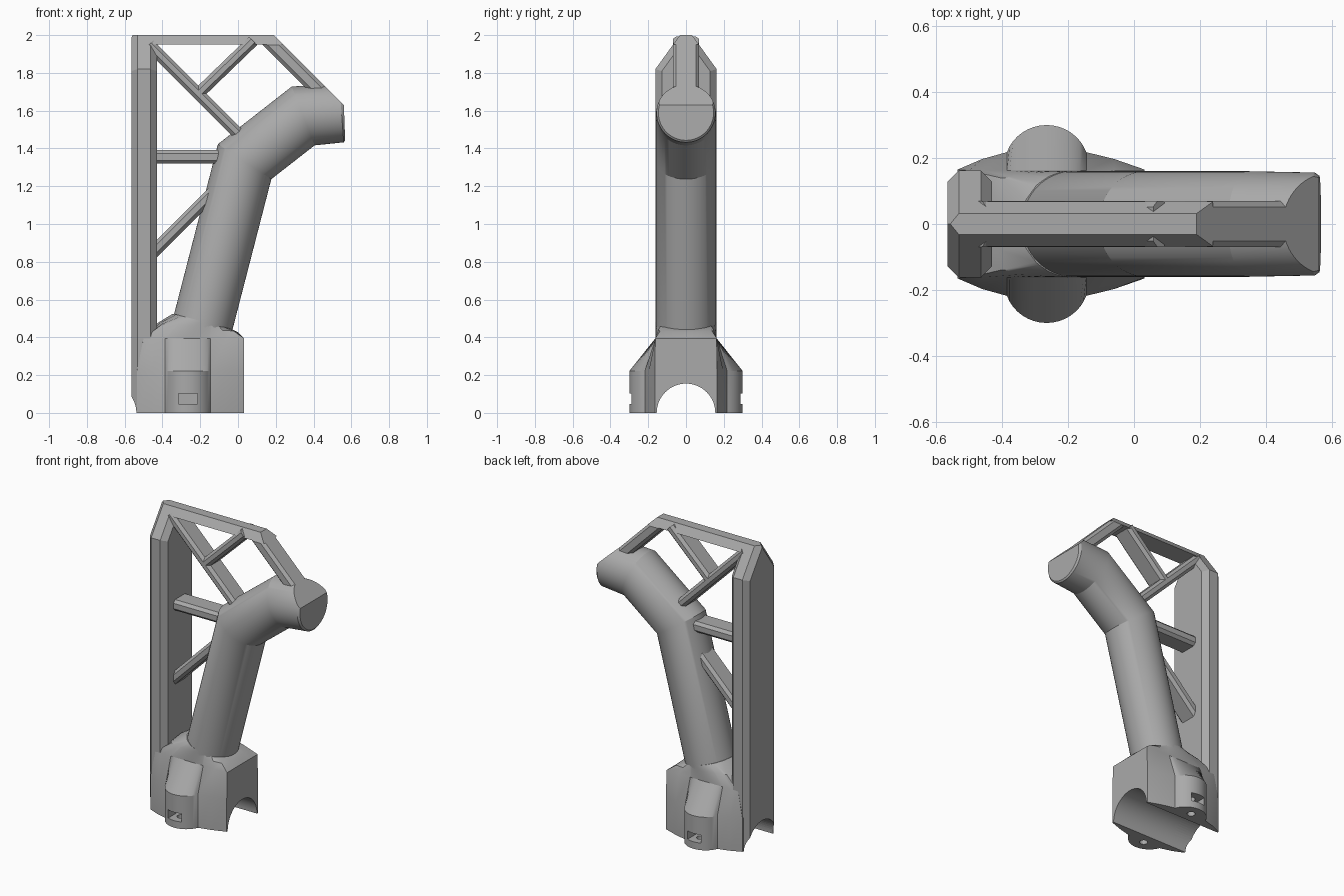
import bpy, bmesh, math
from mathutils import Vector as V

if "Cube" in bpy.data.objects:
    bpy.data.objects.remove(bpy.data.objects["Cube"])

grey = bpy.data.materials.new("plain grey")
grey.use_nodes = True
COL = (0.4, 0.4, 0.4, 1)
grey.diffuse_color = COL
grey.node_tree.nodes["Principled BSDF"].inputs["Base Color"].default_value = COL


def finish(bm, name, smooth=None):
    bmesh.ops.recalc_face_normals(bm, faces=bm.faces)
    mesh = bpy.data.meshes.new(name)
    bm.to_mesh(mesh)
    bm.free()
    ob = bpy.data.objects.new(name, mesh)
    bpy.context.collection.objects.link(ob)
    mesh.materials.append(grey)
    if smooth:
        shade(ob, smooth)
    return ob


def select(ob):
    bpy.ops.object.select_all(action='DESELECT')
    ob.select_set(True)
    bpy.context.view_layer.objects.active = ob


def shade(ob, angle):
    select(ob)
    bpy.ops.object.shade_smooth_by_angle(angle=math.radians(angle))


def loft(rings):
    """Skin equal-length rings of points and cap both ends."""
    bm = bmesh.new()
    vs = [[bm.verts.new(p) for p in r] for r in rings]
    n = len(vs[0])
    for a, b in zip(vs, vs[1:]):
        for i in range(n):
            j = (i + 1) % n
            bm.faces.new((a[i], a[j], b[j], b[i]))
    bm.faces.new(vs[0])
    bm.faces.new(vs[-1])
    return bm


def slice_off(bm, point, normal):
    """Remove everything on the normal side of a plane and close the cut."""
    geom = bm.verts[:] + bm.edges[:] + bm.faces[:]
    cut = bmesh.ops.bisect_plane(bm, geom=geom, dist=1e-5, plane_co=point,
                                 plane_no=normal, clear_outer=True)
    edges = [e for e in cut["geom_cut"] if isinstance(e, bmesh.types.BMEdge)]
    if edges:
        bmesh.ops.holes_fill(bm, edges=edges, sides=0)


def octagon(u, v, c):
    return [(u, v - c), (u - c, v), (c - u, v), (-u, v - c),
            (-u, c - v), (c - u, -v), (u - c, -v), (u, c - v)]


def beam(p, q, thick, half_y, c):
    """Chamfered bar between two (x, z) points."""
    p, q = V((p[0], 0, p[1])), V((q[0], 0, q[1]))
    d = (q - p).normalized()
    n = V((-d.z, 0, d.x))
    sec = octagon(thick / 2, half_y, c)
    return loft([[e + n * u + V((0, v, 0)) for u, v in sec] for e in (p, q)])


def roof(bm, edge_x=None, side=-1):
    """Pitched sides at the top; with edge_x, bevel the pitched edge too."""
    for s in (-1, 1):
        n = V((0, s * 0.81, 0.585))
        if edge_x is not None:
            n += V((side, 0, 0))
        slice_off(bm, (edge_x or 0, s * 0.032, 2), n)


def carve(ob, cutter):
    m = ob.modifiers.new("cut", 'BOOLEAN')
    m.operation, m.solver, m.object = 'DIFFERENCE', 'EXACT', cutter
    select(ob)
    bpy.ops.object.modifier_apply(modifier=m.name)


DIAG = ((0.19, 0, 2), (1, 0, 1))

# Upright spine plate with pitched top
x0, x1 = -0.565, -0.43
sec = octagon((x1 - x0) / 2, 0.162, 0.034)
bm = loft([[((x0 + x1) / 2 + u, v, z) for u, v in sec] for z in (0, 2)])
roof(bm)
roof(bm, -0.531, -1)
roof(bm, -0.464, 1)
slice_off(bm, (x0, 0, 0.08), (-1, 0, -0.19))
spine = finish(bm, "spine")

# Top rail and its sloping continuation
bm = beam((-0.555, 1.975), (0.3, 1.975), 0.05, 0.07, 0.001)
roof(bm)
roof(bm, -0.531, -1)
slice_off(bm, *DIAG)
finish(bm, "top_rail")

t = 0.078
off = t / 2 * math.sqrt(0.5)
bm = beam((0.1 - off, 2.09 - off), (0.5 - off, 1.69 - off), t, 0.07, 0.018)
slice_off(bm, (0, 0, 2), (0, 0, 1))
roof(bm)
finish(bm, "sloping_rail")

# Bracing struts
struts = {
    "long_strut": ((-0.47, 1.95), (0.06, 1.42), 0.062),
    "short_strut": ((-0.21, 1.69), (0.08, 1.97), 0.062),
    "level_strut": ((-0.45, 1.355), (-0.05, 1.355), 0.072),
    "low_strut": ((-0.46, 0.84), (-0.10, 1.20), 0.066),
}
for name, (p, q, thick) in struts.items():
    finish(beam(p, q, thick, 0.07, 0.018), name)

# Bent round arm
path = [(-0.21, 0.38), (0.035, 1.33), (0.345, 1.572), (0.548, 1.588), (0.562, 1.589)]
radii = [0.16, 0.16, 0.16, 0.156, 0.146]
pts = [V((x, 0, z)) for x, z in path]
rings = []
for i, (p, r) in enumerate(zip(pts, radii)):
    a = (p - pts[i - 1]).normalized() if i else (pts[1] - p).normalized()
    b = (pts[i + 1] - p).normalized() if i < len(pts) - 1 else V((1, 0, 0))
    d = (a + b).normalized()
    n = V((-d.z, 0, d.x)) / d.dot(a)
    rings.append([p + n * r * math.cos(w) + V((0, r * math.sin(w), 0))
                  for w in [k * math.tau / 64 for k in range(64)]])
bm = loft(rings)
slice_off(bm, *DIAG)
finish(bm, "arm", 25)

# Clamp base outline: straight flanks with a round boss on each side
half = [(0.032, 0.0), (0.032, 0.08), (0.032, 0.165), (-0.06, 0.197)]
for k in range(17):
    w = math.radians(20 + 140 * k / 16)
    half.append((-0.265 + 0.128 * math.cos(w), 0.175 + 0.125 * math.sin(w)))
half += [(-0.46, 0.197), (-0.535, 0.165), (-0.54, 0.08), (-0.54, 0.0)]
outline = half + [(x, -y) for x, y in half[-2:0:-1]]


def squeeze(y, lim):
    return max(-lim, min(lim, y))


lower = [[(x, y, z) for x, y in outline] for z in (0, 0.222)]
shoulder = [(max(x, -0.5), squeeze(y, 0.162), 0.395) for x, y in outline]
axis = V((0.25, 0, 0.968))
across = V((0.968, 0, -0.25))
collar, swell = [], []
for x, y, z in shoulder:
    w = math.atan2(y / 0.162, (x + 0.24) / 0.27)
    p = V((-0.19, 0, 0.485)) + across * 0.16 * math.cos(w) + V((0, 0.16 * math.sin(w), 0))
    collar.append(p)
    s = p.lerp(V((x, y, z)), 0.5)
    swell.append(s + V((0, 0, 0.018 if x < -0.24 else 0.008)))
base = finish(loft(lower + [shoulder, swell, collar]), "clamp_base")


# Cutters: round channel, nut pockets and screw holes
def cylinder(r, depth, axis_x, loc):
    bpy.ops.mesh.primitive_cylinder_add(
        vertices=64 if axis_x else 24, radius=r, depth=depth, location=loc,
        rotation=(0, math.pi / 2 if axis_x else 0, 0))
    return bpy.context.object


channel = cylinder(0.155, 3, True, (0, 0, 0))
cutters = [channel]
for s in (-1, 1):
    cutters.append(cylinder(0.025, 0.3, False, (-0.265, s * 0.225, 0)))
    bpy.ops.mesh.primitive_cube_add(size=1, location=(-0.265, s * 0.26, 0.075))
    pocket = bpy.context.object
    pocket.scale = (0.1, 0.15, 0.056)
    cutters.append(pocket)
bpy.context.view_layer.update()
for c in cutters:
    c.hide_render = True
    carve(base, c)
carve(spine, channel)
for c in cutters:
    bpy.data.objects.remove(c)
shade(base, 28)
